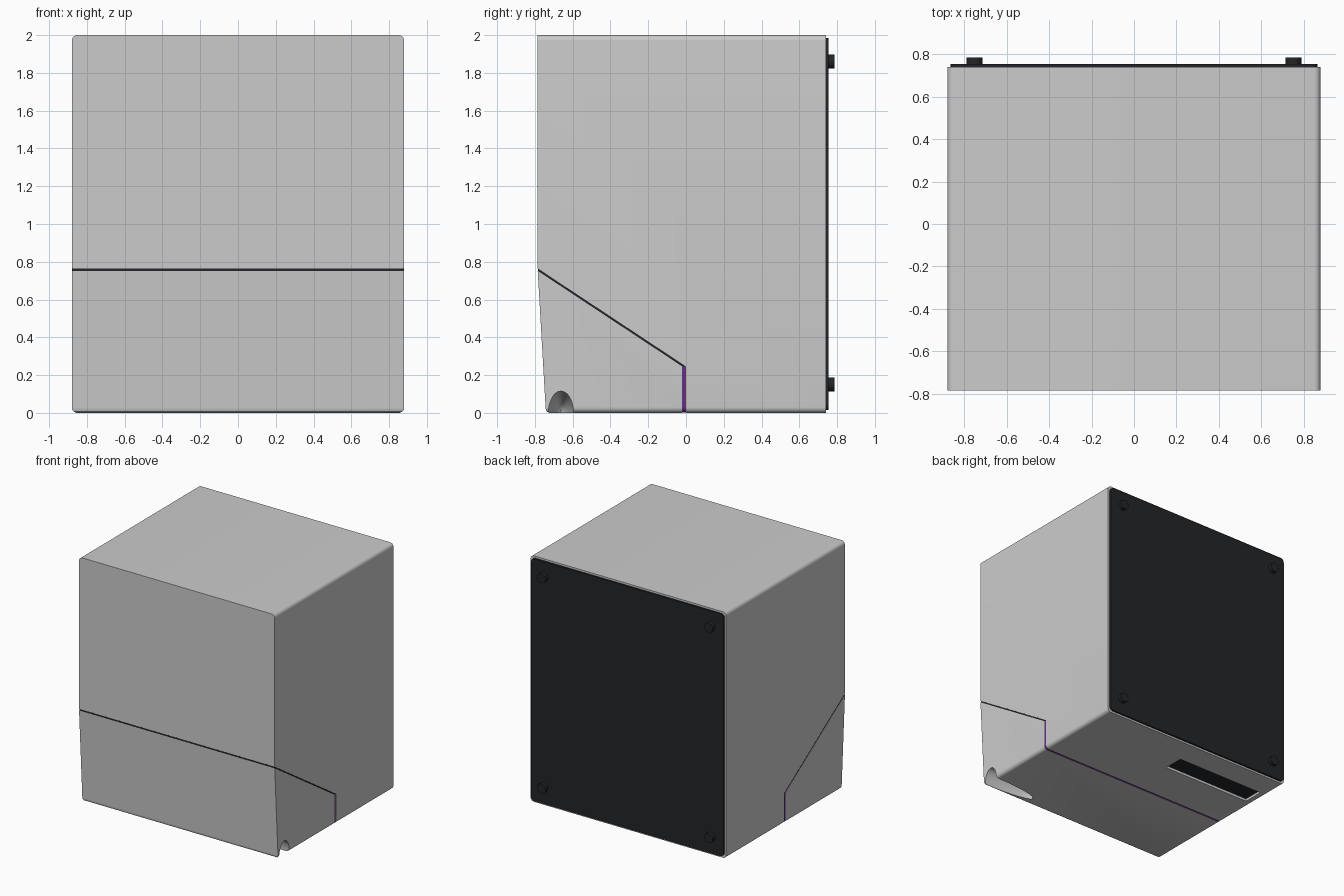
import bpy, bmesh, math
from mathutils import Vector

if "Cube" in bpy.data.objects:
    bpy.data.objects.remove(bpy.data.objects["Cube"])


def material(name, rgb):
    m = bpy.data.materials.new(name)
    m.diffuse_color = (*rgb, 1)
    m.use_nodes = True
    m.node_tree.nodes["Principled BSDF"].inputs["Base Color"].default_value = m.diffuse_color
    return m


DARK = material("dark", (0.016, 0.018, 0.021))
PURPLE = material("purple", (0.13, 0.03, 0.22))


def prism(name, points, vec, mat=None):
    """Extrude a closed planar outline along vec."""
    bm = bmesh.new()
    face = bm.faces.new([bm.verts.new(p) for p in points])
    top = bmesh.ops.extrude_face_region(bm, geom=[face])["geom"]
    bmesh.ops.translate(bm, vec=Vector(vec),
                        verts=[v for v in top if isinstance(v, bmesh.types.BMVert)])
    bmesh.ops.recalc_face_normals(bm, faces=bm.faces)
    me = bpy.data.meshes.new(name)
    bm.to_mesh(me)
    bm.free()
    ob = bpy.data.objects.new(name, me)
    bpy.context.collection.objects.link(ob)
    if mat:
        me.materials.append(mat)
    return ob


def rounded_block(name, hx, z0, z1, y0, y1, r, mat=None, seg=8):
    """Rounded rectangle in x-z, extruded along y."""
    pts = []
    for k, (cx, cz) in enumerate([(hx - r, z1 - r), (r - hx, z1 - r),
                                  (r - hx, z0 + r), (hx - r, z0 + r)]):
        for i in range(seg + 1):
            a = (k + i / seg) * math.pi / 2
            pts.append((cx + r * math.cos(a), y0, cz + r * math.sin(a)))
    return prism(name, pts, (0, y1 - y0, 0), mat)


def side_prism(name, yz, x0=-1, x1=1, mat=None):
    return prism(name, [(x0, y, z) for y, z in yz], (x1 - x0, 0, 0), mat)


def activate(ob):
    bpy.ops.object.select_all(action="DESELECT")
    bpy.context.view_layer.objects.active = ob
    ob.select_set(True)


def boolean(ob, cutter, op):
    mod = ob.modifiers.new("bool", "BOOLEAN")
    mod.object, mod.operation, mod.solver = cutter, op, "EXACT"
    activate(ob)
    bpy.ops.object.modifier_apply(modifier=mod.name)
    bpy.data.objects.remove(cutter)


def smooth(ob):
    activate(ob)
    bpy.ops.object.shade_smooth_by_angle(angle=math.radians(30))


# Main housing, cut along the door seam
housing = rounded_block("housing", 0.88, 0, 2, -0.785, 0.74, 0.03)
boolean(housing, side_prism("cut", [(-0.9, 0.841), (0.0, 0.246), (0.0, -0.1), (-0.9, -0.1)]),
        "DIFFERENCE")

# Recessed opening underneath with a dark liner
slot = [(0.36, -0.1), (0.53, -0.1), (0.53, 0.06), (0.36, 0.06)]
boolean(housing, side_prism("cut", slot, -0.82, -0.02), "DIFFERENCE")
liner = side_prism("slot_liner", [(0.36, 0.02), (0.53, 0.02), (0.53, 0.06), (0.36, 0.06)],
                   -0.82, -0.02, DARK)

# Front door with a sloped face and rounded bottom lip
door = rounded_block("front_door", 0.88, 0, 2, -0.785, 0.74, 0.03)
boolean(door, side_prism("cut", [(-0.785, 0.752), (-0.743, 0.022), (-0.738, 0.007),
                                 (-0.725, 0), (-0.72, -0.1), (-0.02, -0.1),
                                 (-0.02, 0.246)]), "INTERSECT")

# Finger scoop in the lower right corner of the door
bpy.ops.mesh.primitive_uv_sphere_add(segments=48, ring_count=24, radius=1,
                                     location=(0.88, -0.662, 0))
scoop = bpy.context.object
scoop.scale = (0.42, 0.066, 0.115)
boolean(door, scoop, "DIFFERENCE")

# Seam fillers: dark sloped strip and purple vertical strip
for name, mat, band in [
        ("slope_seam", DARK, [(-0.785, 0.752), (-0.02, 0.246), (0, 0.246), (-0.785, 0.765)]),
        ("purple_seam", PURPLE, [(-0.02, -0.1), (0, -0.1), (0, 0.246), (-0.02, 0.246)])]:
    strip = rounded_block(name, 0.878, 0.002, 2, -0.783, 0.74, 0.03, mat)
    boolean(strip, side_prism("cut", band), "INTERSECT")
    smooth(strip)

# Back plate and its four round bumpers
plate = rounded_block("back_plate", 0.865, 0.015, 1.985, 0.738, 0.755, 0.03, DARK)
for sx in (-1, 1):
    for z in (0.15, 1.86):
        bpy.ops.mesh.primitive_cylinder_add(vertices=32, radius=0.038, depth=0.035,
                                            location=(sx * 0.752, 0.7675, z),
                                            rotation=(math.pi / 2, 0, 0))
        foot = bpy.context.object
        foot.name = "bumper"
        foot.data.materials.append(DARK)
        smooth(foot)

for ob in (housing, door, plate):
    smooth(ob)
